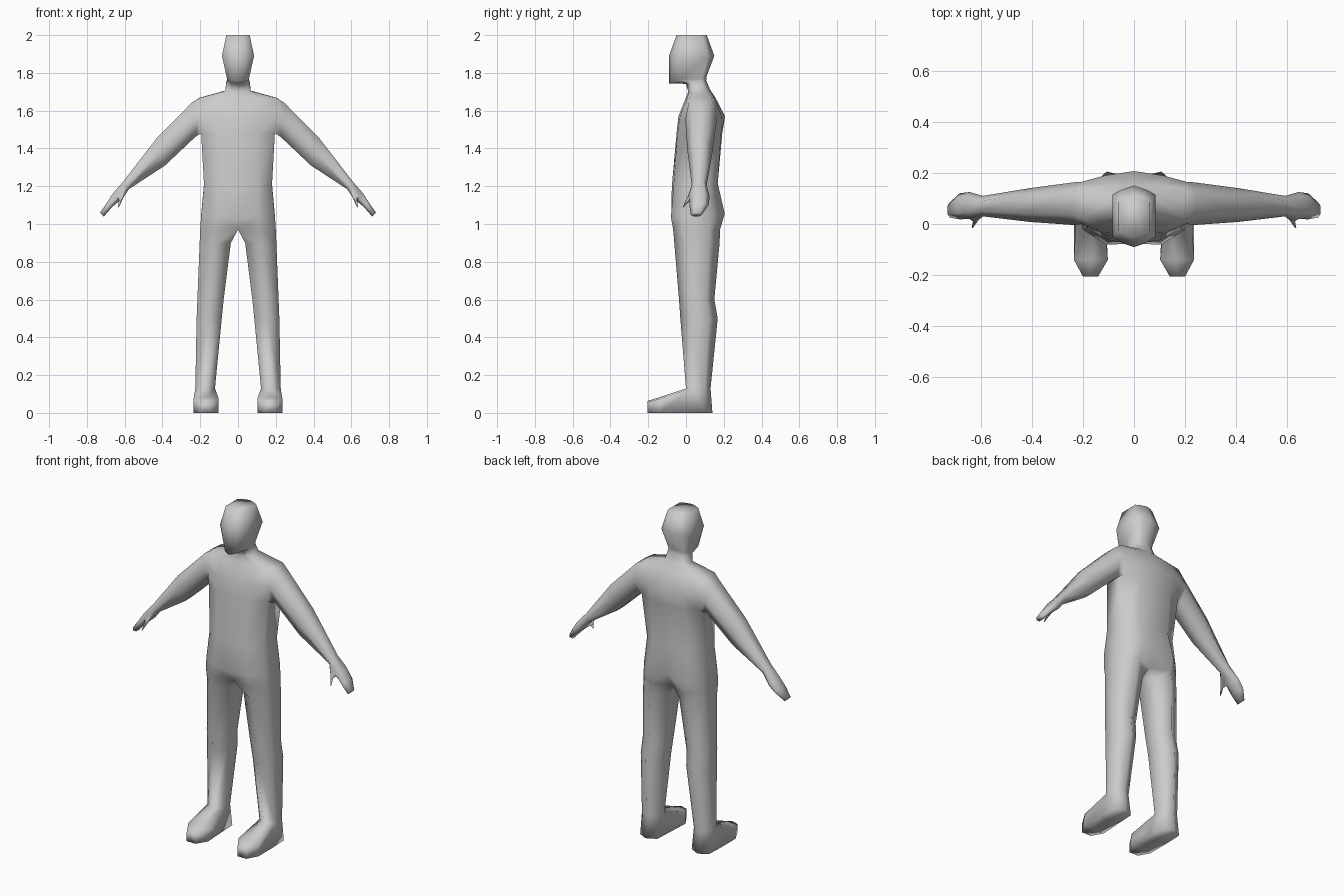
import bpy, bmesh
from mathutils import Matrix, Vector

bm = bmesh.new()


def ring(points):
    return [bm.verts.new(p) for p in points]


def loft(a, b, closed=True, skip=()):
    """Bridge two rings with quads, leaving out the skipped segments."""
    n = len(a)
    for i in range(n if closed else n - 1):
        if i not in skip:
            j = (i + 1) % n
            bm.faces.new((a[i], a[j], b[j], b[i]))


def torso_ring(zf, zb, w, f, fm, fs, bs, bm_, b):
    xs = (0, w * 0.55, w, w, w * 0.55, 0)
    ys = (f, fm, fs, bs, bm_, b)
    return ring([(x, y, zf + (zb - zf) * i / 5) for i, (x, y) in enumerate(zip(xs, ys))])


def leg_ring(z, xi, xo, yf, yb):
    d, xm = (yb - yf) * 0.24, (xi + xo) / 2
    return ring([(xi, yf + d, z), (xm, yf, z), (xo, yf + d, z),
                 (xo, yb - d, z), (xm, yb, z), (xi, yb - d, z)])


def arm_ring(xu, zu, xl, zl, yf, yb):
    d, xm, zm = (yb - yf) * 0.24, (xu + xl) / 2, (zu + zl) / 2
    return ring([(xu, yf + d, zu), (xm, yf, zm), (xl, yf + d, zl),
                 (xl, yb - d, zl), (xm, yb, zm), (xu, yb - d, zu)])


# Torso, neck and head: half rings from crotch to crown
# (front z, back z, half width, y of front, front mid, front side, back side, back mid, back)
torso = [torso_ring(*r) for r in (
    (0.97, 0.97, 0.200, -0.050, -0.068, -0.020, 0.120, 0.180, 0.130),
    (1.03, 1.06, 0.195, -0.078, -0.080, -0.025, 0.125, 0.205, 0.180),
    (1.20, 1.22, 0.180, -0.075, -0.065, -0.015, 0.115, 0.168, 0.165),
    (1.48, 1.48, 0.195, -0.050, -0.045, 0.000, 0.145, 0.185, 0.192),
    (1.57, 1.57, 0.205, -0.040, -0.032, 0.000, 0.165, 0.190, 0.207),
    (1.665, 1.67, 0.205, -0.002, 0.005, 0.020, 0.135, 0.150, 0.155),
    (1.70, 1.71, 0.068, 0.012, 0.018, 0.035, 0.105, 0.122, 0.128),
    (1.742, 1.76, 0.062, 0.000, 0.005, 0.025, 0.085, 0.102, 0.107),
    (1.745, 1.785, 0.056, -0.090, -0.080, -0.035, 0.085, 0.103, 0.110),
    (1.89, 1.89, 0.085, -0.090, -0.073, -0.050, 0.115, 0.135, 0.150),
    (2.00, 2.00, 0.062, -0.050, -0.042, -0.028, 0.085, 0.100, 0.110),
)]
for k in range(len(torso) - 1):
    loft(torso[k], torso[k + 1], closed=False, skip=(2,) if k in (3, 4) else ())
bm.faces.new(torso[-1])

# Leg: continues the closed hip ring down to the ankle
prev = torso[0]
for row in ((0.90, 0.038, 0.203, -0.062, 0.178), (0.60, 0.076, 0.215, -0.037, 0.150),
            (0.50, 0.086, 0.219, -0.030, 0.168), (0.13, 0.122, 0.226, 0.000, 0.130)):
    cur = leg_ring(*row)
    loft(prev, cur)
    prev = cur

# Foot: heel below the ankle, then the front is carried forward to the toe
sole = ring([(0.110, 0.0, 0), (0.17, -0.01, 0), (0.235, 0.0, 0),
             (0.230, 0.11, 0), (0.175, 0.14, 0), (0.115, 0.11, 0)])
loft(prev, sole, skip=(0, 1))
bm.faces.new(sole)
front = prev[:3] + sole[2::-1]
for y, xi, xo, z in ((-0.14, 0.102, 0.235, 0.075), (-0.205, 0.14, 0.20, 0.055)):
    xm = (xi + xo) / 2
    cur = ring([(xi, y, z), (xm, y, z + 0.008), (xo, y, z),
                (xo, y, 0), (xm, y, 0), (xi, y, 0)])
    loft(front, cur)
    front = cur
bm.faces.new(front)

# Arm and hand: grow from the six-sided shoulder opening
low, mid, top = torso[3:6]
prev = [top[2], mid[2], low[2], low[3], mid[3], top[3]]
for k, row in enumerate((
        (0.245, 1.642, 0.225, 1.462, -0.004, 0.163), (0.43, 1.455, 0.386, 1.31, 0.008, 0.140),
        (0.605, 1.228, 0.577, 1.185, 0.030, 0.110), (0.660, 1.165, 0.625, 1.125, 0.020, 0.125),
        (0.695, 1.112, 0.668, 1.088, 0.018, 0.120), (0.730, 1.060, 0.710, 1.040, 0.025, 0.085))):
    cur = arm_ring(*row)
    loft(prev, cur, skip=(1,) if k == 3 else ())
    if k == 3:
        # Thumb: pulled out of the palm's lower front quad
        base = [prev[1], prev[2], cur[2], cur[1]]
        thumb = base
        for target, t in (((0.622, 0.002, 1.118), 0.6), ((0.634, -0.02, 1.083), 0.9)):
            nxt = ring([v.co.lerp(Vector(target), t) for v in base])
            loft(thumb, nxt)
            thumb = nxt
        bm.faces.new(thumb)
    prev = cur
bm.faces.new(prev)

# Mirror the half figure into one closed body
bmesh.ops.mirror(bm, geom=bm.verts[:] + bm.edges[:] + bm.faces[:],
                 matrix=Matrix(), merge_dist=0.0005, axis='X')
bmesh.ops.recalc_face_normals(bm, faces=bm.faces[:])
for face in bm.faces:
    face.smooth = True

mesh = bpy.data.meshes.new("body")
bm.to_mesh(mesh)
bm.free()
bpy.context.collection.objects.link(bpy.data.objects.new("body", mesh))
